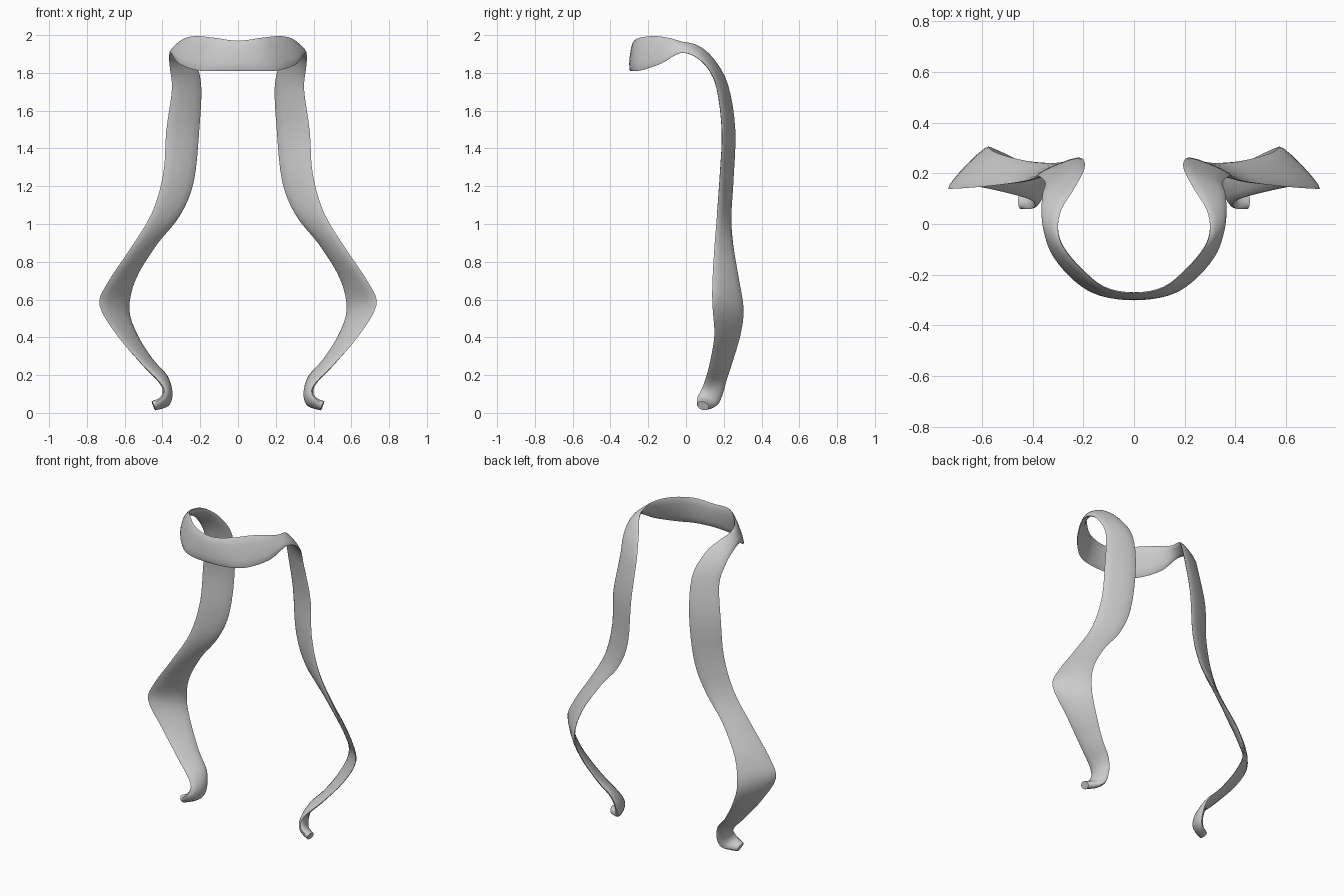
import bpy, bmesh, math
from mathutils import Vector

if "Cube" in bpy.data.objects:
    bpy.data.objects.remove(bpy.data.objects["Cube"])

# Ribbon stations on one side: inner edge xyz, outer edge xyz
STATIONS = [
    (0, -.275, 1.97, 0, -.295, 1.81),
    (.12, -.25, 1.985, .13, -.28, 1.81),
    (.215, -.17, 1.995, .225, -.23, 1.815),
    (.28, -.09, 1.985, .315, -.13, 1.85),
    (.30, -.02, 1.965, .355, -.03, 1.905),
    (.285, .06, 1.945, .365, .05, 1.885),
    (.235, .14, 1.88, .36, .12, 1.82),
    (.195, .22, 1.74, .35, .165, 1.71),
    (.205, .26, 1.5, .38, .19, 1.49),
    (.235, .25, 1.22, .395, .18, 1.27),
    (.31, .24, 1.04, .455, .165, 1.06),
    (.43, .25, .89, .57, .15, .87),
    (.54, .28, .71, .69, .14, .69),
    (.575, .305, .55, .733, .14, .57),
    (.535, .29, .42, .64, .15, .41),
    (.45, .25, .28, .51, .125, .26),
    (.375, .22, .19, .42, .10, .17),
    (.355, .195, .1, .39, .08, .12),
    (.375, .165, .04, .405, .06, .08),
    (.445, .12, .025, .45, .06, .05),
]
STEPS, SIDES = 4, 12


def catmull(p0, p1, p2, p3, t):
    return [.5 * (2 * b + (c - a) * t + (2 * a - 5 * b + 4 * c - d) * t * t
                  + (3 * b - a - 3 * c + d) * t ** 3)
            for a, b, c, d in zip(p0, p1, p2, p3)]


def half_thickness(z):
    # Thin ribbon that swells toward the curled foot
    return .0125 + .013 * max(0, 1 - z / .3)


# Smooth the stations, reflecting across x = 0 at the collar centre
first = list(STATIONS[1])
first[0], first[3] = -first[0], -first[3]
pts = [first] + STATIONS + [STATIONS[-1]]
rows = [catmull(*pts[i:i + 4], s / STEPS)
        for i in range(len(pts) - 3) for s in range(STEPS)] + [STATIONS[-1]]
inner = [Vector(r[:3]) for r in rows]
outer = [Vector(r[3:]) for r in rows]
mids = [(a + b) / 2 for a, b in zip(inner, outer)]

# Sweep a flat lens-shaped section along the ribbon
bm = bmesh.new()
rings = []
for i, mid in enumerate(mids):
    tangent = mids[min(i + 1, len(mids) - 1)] - mids[max(i - 1, 0)]
    if i == 0:
        tangent = Vector((1, 0, 0))
    half = (outer[i] - inner[i]) / 2
    normal = tangent.cross(half).normalized() * half_thickness(mid.z)
    ring = []
    for k in range(SIDES):
        a = 2 * math.pi * k / SIDES
        ring.append(bm.verts.new(mid + half * math.cos(a) + normal * math.sin(a)))
    rings.append(ring)
for r0, r1 in zip(rings, rings[1:]):
    for k in range(SIDES):
        n = (k + 1) % SIDES
        bm.faces.new((r0[k], r0[n], r1[n], r1[k]))
bm.faces.new(rings[-1])
bmesh.ops.recalc_face_normals(bm, faces=bm.faces)
mesh = bpy.data.meshes.new("scarf")
bm.to_mesh(mesh)
bm.free()

# Scarf: mirrored to make the other tail
scarf = bpy.data.objects.new("scarf", mesh)
bpy.context.collection.objects.link(scarf)
mirror = scarf.modifiers.new("mirror", 'MIRROR')
mirror.use_clip = True
mirror.merge_threshold = .001
bpy.context.view_layer.objects.active = scarf
scarf.select_set(True)
bpy.ops.object.modifier_apply(modifier="mirror")
bpy.ops.object.shade_smooth_by_angle(angle=math.radians(50))
